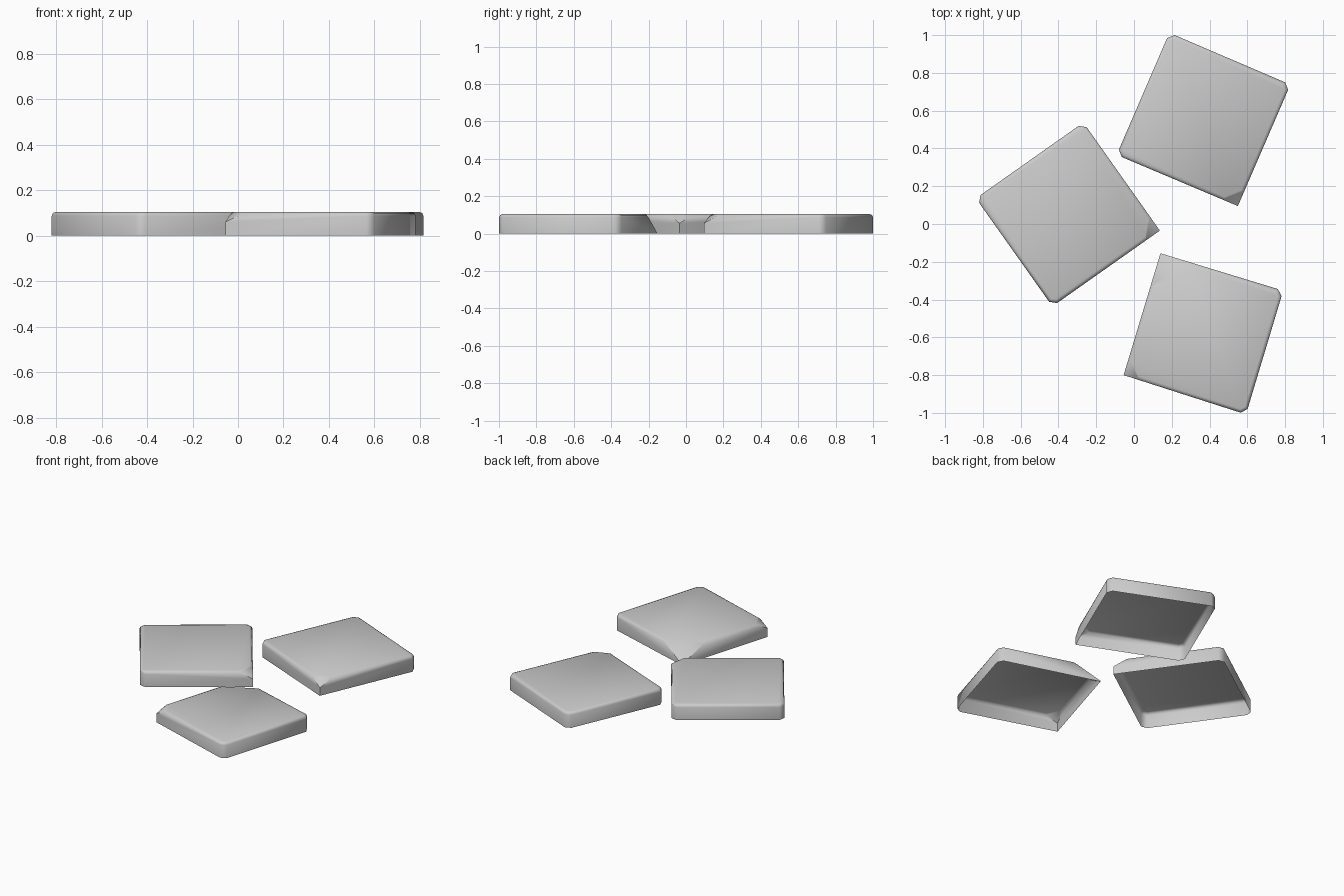
import bpy
import bmesh
import math
from mathutils import Vector

HEIGHT = 0.105
CORNER_CUT = 0.03
RIM = 0.018

cube = bpy.data.objects.get("Cube")
if cube:
    bpy.data.objects.remove(cube, do_unlink=True)

stone = bpy.data.materials.new("stone_grey")
stone.use_nodes = True
GREY = (0.6, 0.6, 0.6, 1.0)
stone.diffuse_color = GREY
bsdf = next(n for n in stone.node_tree.nodes if n.type == 'BSDF_PRINCIPLED')
bsdf.inputs["Base Color"].default_value = GREY
bsdf.inputs["Roughness"].default_value = 0.8


def outline(corners, chips):
    """Clockwise corners; blunt every corner that is not chipped."""
    points = []
    for i, c in enumerate(corners):
        if i in chips:
            points.append(c)
            continue
        for other in (corners[i - 1], corners[(i + 1) % len(corners)]):
            points.append(c + (other - c).normalized() * CORNER_CUT)
    return points


def paver(name, corner_list, chips):
    """Slab open underneath; chips maps corner index to (reach, lowest z)."""
    corners = [Vector((x, y, 0)) for x, y in corner_list]
    bm = bmesh.new()
    base = bm.faces.new([bm.verts.new(p) for p in outline(corners, chips)])
    top = bmesh.ops.extrude_face_region(bm, geom=[base], use_keep_orig=True)
    top_verts = [g for g in top["geom"] if isinstance(g, bmesh.types.BMVert)]
    bmesh.ops.translate(bm, verts=top_verts, vec=(0, 0, HEIGHT))
    bmesh.ops.recalc_face_normals(bm, faces=bm.faces[:])

    # Soft upper rim
    rim = [e for e in bm.edges if all(v.co.z > HEIGHT - 0.001 for v in e.verts)]
    bmesh.ops.bevel(bm, geom=rim, offset=RIM, segments=2, profile=0.5,
                    affect='EDGES')

    # Broken corners
    for i, (reach, low) in chips.items():
        c = corners[i]
        up = Vector((0, 0, HEIGHT))
        ends = [c + (o - c).normalized() * reach + up
                for o in (corners[i - 1], corners[(i + 1) % len(corners)])]
        foot = c + Vector((0, 0, low))
        normal = (ends[0] - foot).cross(ends[1] - foot).normalized()
        if normal.dot(c + up - foot) < 0:
            normal.negate()
        cut = bmesh.ops.bisect_plane(
            bm, geom=bm.verts[:] + bm.edges[:] + bm.faces[:],
            plane_co=foot, plane_no=normal, clear_outer=True)
        edges = [g for g in cut["geom_cut"] if isinstance(g, bmesh.types.BMEdge)]
        bmesh.ops.holes_fill(bm, edges=edges, sides=0)

    # Open underside
    bmesh.ops.recalc_face_normals(bm, faces=bm.faces[:])
    under = [f for f in bm.faces if all(v.co.z < 0.001 for v in f.verts)]
    bmesh.ops.delete(bm, geom=under, context='FACES')

    mesh = bpy.data.meshes.new(name)
    bm.to_mesh(mesh)
    bm.free()
    mesh.materials.append(stone)
    obj = bpy.data.objects.new(name, mesh)
    bpy.context.collection.objects.link(obj)
    bpy.ops.object.select_all(action='DESELECT')
    obj.select_set(True)
    bpy.context.view_layer.objects.active = obj
    bpy.ops.object.shade_smooth_by_angle(angle=math.radians(60))


paver("back_paver",
      [(0.187, 1.012), (0.828, 0.738), (0.55, 0.095), (-0.092, 0.366)],
      {2: (0.1, 0.055)})
paver("side_paver",
      [(-0.268, 0.537), (0.137, -0.035), (-0.432, -0.436), (-0.837, 0.136)],
      {1: (0.1, 0.055)})
paver("front_paver",
      [(0.14, -0.155), (0.79, -0.353), (0.593, -1.008), (-0.055, -0.8)],
      {0: (0.19, 0.005), 3: (0.095, 0.06)})
